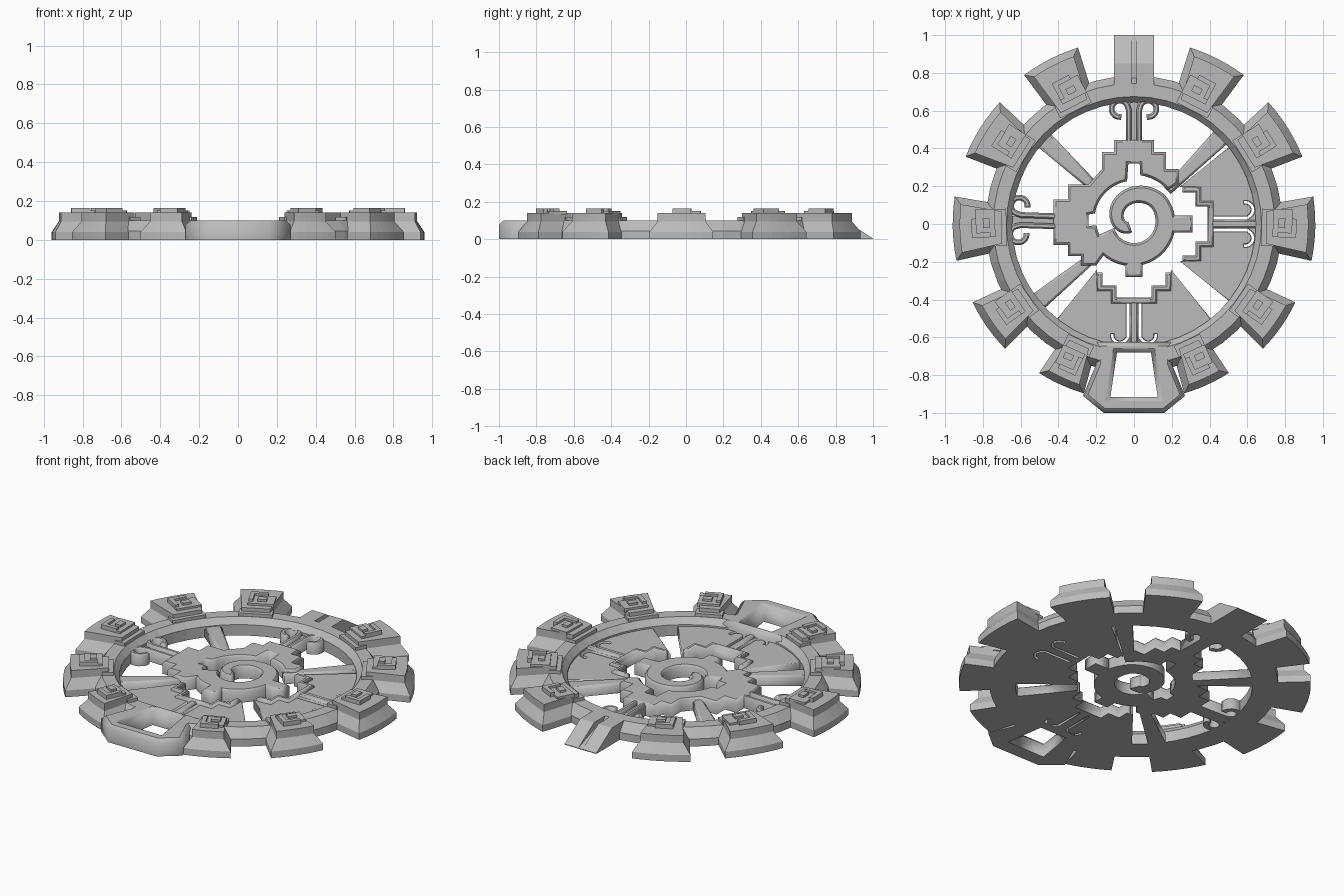
import bpy, bmesh, math
from math import radians, sin, cos
from mathutils import Vector, Matrix

cube = bpy.data.objects.get("Cube")
if cube:
    bpy.data.objects.remove(cube)

stone = bpy.data.materials.new("grey_stone")
stone.use_nodes = True
COLOUR = (0.5, 0.5, 0.5, 1)
stone.diffuse_color = COLOUR
stone.node_tree.nodes["Principled BSDF"].inputs["Base Color"].default_value = COLOUR


def finish(name, bm, turn=0.0):
    bmesh.ops.recalc_face_normals(bm, faces=bm.faces)
    bm.transform(Matrix.Rotation(radians(turn), 4, 'Z'))
    mesh = bpy.data.meshes.new(name)
    bm.to_mesh(mesh)
    bm.free()
    mesh.materials.clear()
    mesh.materials.append(stone)
    ob = bpy.data.objects.new(name, mesh)
    bpy.context.collection.objects.link(ob)
    return ob


def plate(name, loops, height, bevel=0.012, turn=0.0):
    """Flat-bottomed plate with a chamfered top; later loops are holes."""
    curve = bpy.data.curves.new(name, 'CURVE')
    curve.dimensions, curve.fill_mode = '2D', 'BOTH'
    for loop in loops:
        sp = curve.splines.new('POLY')
        sp.points.add(len(loop) - 1)
        for p, q in zip(sp.points, loop):
            p.co = (q[0], q[1], 0, 1)
        sp.use_cyclic_u = True
    curve.extrude, curve.bevel_depth = height - bevel, bevel
    curve.bevel_resolution, curve.offset = 0, -bevel
    helper = bpy.data.objects.new(name + "_helper", curve)
    bpy.context.collection.objects.link(helper)
    graph = bpy.context.evaluated_depsgraph_get()
    mesh = bpy.data.meshes.new_from_object(helper.evaluated_get(graph))
    bpy.data.objects.remove(helper)
    bm = bmesh.new()
    bm.from_mesh(mesh)
    bmesh.ops.remove_doubles(bm, verts=bm.verts, dist=1e-5)
    bmesh.ops.bisect_plane(bm, geom=bm.verts[:] + bm.edges[:] + bm.faces[:], dist=1e-6,
                           plane_co=(0, 0, 0), plane_no=(0, 0, 1), clear_inner=True)
    rim = [e for e in bm.edges if e.is_boundary and all(abs(v.co.z) < 1e-4 for v in e.verts)]
    bmesh.ops.triangle_fill(bm, edges=rim, use_beauty=True)
    return finish(name, bm, turn)


def loft(name, levels, turn=0.0):
    """Stack of equal-length outlines, each given as (points, z)."""
    bm = bmesh.new()
    rows = [[bm.verts.new((*p, z)) for p in pts] for pts, z in levels]
    n = len(rows[0])
    for a, b in zip(rows, rows[1:]):
        for i in range(n):
            j = (i + 1) % n
            bm.faces.new((a[i], a[j], b[j], b[i]))
    bm.faces.new(rows[0])
    bm.faces.new(rows[-1])
    return finish(name, bm, turn)


def box(name, x0, x1, y0, y1, z0, z1, turn):
    pts = [(x0, y0), (x1, y0), (x1, y1), (x0, y1)]
    return loft(name, [(pts, z0), (pts, z1)], turn)


def stroke(path, widths):
    """Outline of a path with a width, mitred at its corners."""
    pts = [Vector(p) for p in path]
    if not isinstance(widths, list):
        widths = [widths] * len(pts)
    left, right = [], []
    for i, p in enumerate(pts):
        a = (p - pts[i - 1]).normalized() if i else (pts[1] - p).normalized()
        b = (pts[i + 1] - p).normalized() if i < len(pts) - 1 else a
        na, nb = Vector((-a.y, a.x)), Vector((-b.y, b.x))
        n = (na + nb).normalized()
        n = n * (widths[i] / 2 / max(n.dot(na), 0.5))
        left.append(p + n)
        right.append(p - n)
    return left + right[::-1]


def arc(cx, cy, r, a0, a1, n):
    return [(cx + r * cos(radians(a0 + (a1 - a0) * i / n)),
             cy + r * sin(radians(a0 + (a1 - a0) * i / n))) for i in range(n + 1)]


def flip(pts):
    return [(x, -y) for x, y in pts]


# Outer ring, open at the front where the front plate sits
bm = bmesh.new()
profile = [(0.645, 0), (0.645, 0.065), (0.675, 0.1), (0.745, 0.1), (0.785, 0.045), (0.785, 0)]
section = [bm.verts.new((r, 0, z)) for r, z in profile]
face = bm.faces.new(section)
bm.transform(Matrix.Rotation(radians(-76), 4, 'Z'))
bmesh.ops.spin(bm, geom=[face] + face.edges[:] + section, cent=(0, 0, 0), axis=(0, 0, 1),
               angle=radians(332), steps=44, use_duplicate=False)
finish("outer_ring", bm)


# Rim blocks with stepped tops and hook ornaments
def block_outline(half, radius, inset):
    outer, inner = half - inset, half * 0.72 - inset
    reach = math.degrees(math.asin(outer / radius))
    return [(0.7, -inner)] + arc(0, 0, radius - inset, -reach, reach, 6) + [(0.7, inner)]


for angle, half, radius in [(63, 0.16, 0.98), (32, 0.17, 0.96), (-1.5, 0.17, 0.96),
                            (-35, 0.15, 0.95), (-65.5, 0.13, 0.935)]:
    for side, turn in (("left", angle), ("right", 180 - angle)):
        s = 1 if side == "left" else -1
        full, top = block_outline(half, radius, 0), block_outline(half, radius, 0.037)
        loft("rim_block_" + side, [(full, 0), (full, 0.04), (top, 0.095), (top, 0.14)], turn)
        k = half * 0.58
        box("ring_pad_" + side, 0.675, 0.74, -k, k, 0.09, 0.118, turn)
        ys = sorted((-0.05 * s, k * s))
        box("block_step_" + side, 0.735, 0.84, ys[0], ys[1], 0.13, 0.152, turn)
        box("hook_back_" + side, 0.835, 0.86, -0.05, 0.05, 0.13, 0.165, turn)
        ys = sorted((-0.05 * s, -0.025 * s))
        box("hook_arm_" + side, 0.76, 0.84, ys[0], ys[1], 0.13, 0.165, turn)
        ys = sorted((0.0, 0.05 * s))
        box("hook_tip_" + side, 0.765, 0.8, ys[0], ys[1], 0.13, 0.165, turn)

# Front plate with its trapezoid window
half_plate = [(0.2, -0.625), (0.2, -0.74), (0.27, -0.91), (0.16, -1.0)]
window = [(-0.125, -0.915), (0.125, -0.915), (0.09, -0.68), (-0.09, -0.68)]
plate("front_plate", [half_plate + [(-x, y) for x, y in half_plate[::-1]], window], 0.1, 0.022)

# Back ramp: two sloping halves with a channel between
for name, x0, x1, drop in (("ramp_left", 0.014, 0.105, 0), ("ramp_right", -0.105, -0.014, 0),
                           ("ramp_channel", -0.014, 0.014, 0.04)):
    bm = bmesh.new()
    yz = [(0.72, 0), (1, 0), (1, 0.004), (0.85, 0.1 - drop), (0.72, 0.1 - drop)]
    f = bm.faces.new([bm.verts.new((x0, y, z)) for y, z in yz])
    ext = bmesh.ops.extrude_face_region(bm, geom=[f])["geom"]
    bmesh.ops.translate(bm, vec=(x1 - x0, 0, 0),
                        verts=[v for v in ext if isinstance(v, bmesh.types.BMVert)])
    finish(name, bm)

# Stepped hub covering the back and right, notched on its inner edge
hub_steps = [(0.18, 0.18), (0.235, 0.215), (0.235, 0.29), (0.17, 0.29), (0.17, 0.38),
             (0.105, 0.38), (0.105, 0.445)]
back_half = hub_steps + [(-x, y) for x, y in hub_steps[:1:-1]]
side_half = [(-0.24, 0.21), (-0.35, 0.21), (-0.35, 0.13), (-0.425, 0.13), (-0.425, -0.11),
             (-0.35, -0.11), (-0.35, -0.17), (-0.28, -0.17), (-0.28, -0.22), (-0.2, -0.22),
             (-0.15, -0.15)]
inner = (arc(0, 0.02, 0.2, 210, 188, 3) + [(-0.24, -0.01), (-0.24, 0.05)]
         + arc(0, 0.02, 0.21, 170, 100, 8) + [(-0.03, 0.32), (0.03, 0.32)]
         + arc(0, 0.02, 0.24, 82, 45, 5))
plate("stepped_hub", [back_half[:-1] + side_half + inner], 0.075)

# Spiral band curling to the centre, with two square tabs
path, widths = [], []
for i in range(49):
    t = i / 48
    a = radians(200 + 400 * t)
    r = 0.172 if t < 0.5 else 0.172 - 0.142 * ((t - 0.5) / 0.5) ** 1.15
    path.append((r * cos(a) - 0.005, r * sin(a) + 0.01))
    widths.append(0.135 - 0.075 * t)
plate("spiral_band", [stroke(path, widths)], 0.075)
for name, turn in (("spiral_tab_left", 0), ("spiral_tab_front", -90)):
    x1 = 0.31 if turn == 0 else 0.28
    plate(name, [[(0.19, -0.045), (x1, -0.045), (x1, 0.045), (0.19, 0.045)]], 0.075, turn=turn)

# Tapered spokes
for name, turn in (("spoke_back_left", 45), ("spoke_back_right", 137), ("spoke_front_right", 219)):
    plate(name, [[(0.25, -0.025), (0.67, -0.05), (0.67, 0.05), (0.25, 0.025)]], 0.06, turn=turn)

# Filled panels on the left and front, slit along a pair of hooked lines
edge = [(0.24, 0.195), (0.325, 0.195), (0.325, 0.115), (0.39, 0.115)]
steps = edge + flip(edge[::-1])
slit = stroke([(0.42, 0.032), (0.6, 0.032)] + arc(0.59, 0.075, 0.04, -50, 100, 7), 0.014)
for name, turn in (("panel_left", 0), ("panel_front", -90)):
    outline = steps + arc(0, 0, 0.67, -39, 39, 16)
    plate(name, [outline, slit, flip(slit)], 0.055, 0.004, turn)
    lip = [(x + 0.016, y * 0.93) for x, y in steps]
    plate(name + "_stepped_lip", [stroke(lip, 0.03)], 0.072, 0.008, turn)
    plate(name + "_centre_bar", [[(0.4, -0.02), (0.66, -0.02), (0.66, 0.02), (0.4, 0.02)]],
          0.066, 0.008, turn)

# Scrolled stems on the open back and right sides
scroll = stroke([(0.4, 0.027), (0.6, 0.027)] + arc(0.61, 0.075, 0.044, -85, 190, 12), 0.03)
for name, turn in (("scroll_back", 90), ("scroll_right", 178)):
    plate(name + "_one", [scroll], 0.07, 0.008, turn)
    plate(name + "_two", [flip(scroll)], 0.07, 0.008, turn)
    box(name + "_stem", 0.4, 0.66, -0.02, 0.02, 0, 0.05, turn)
